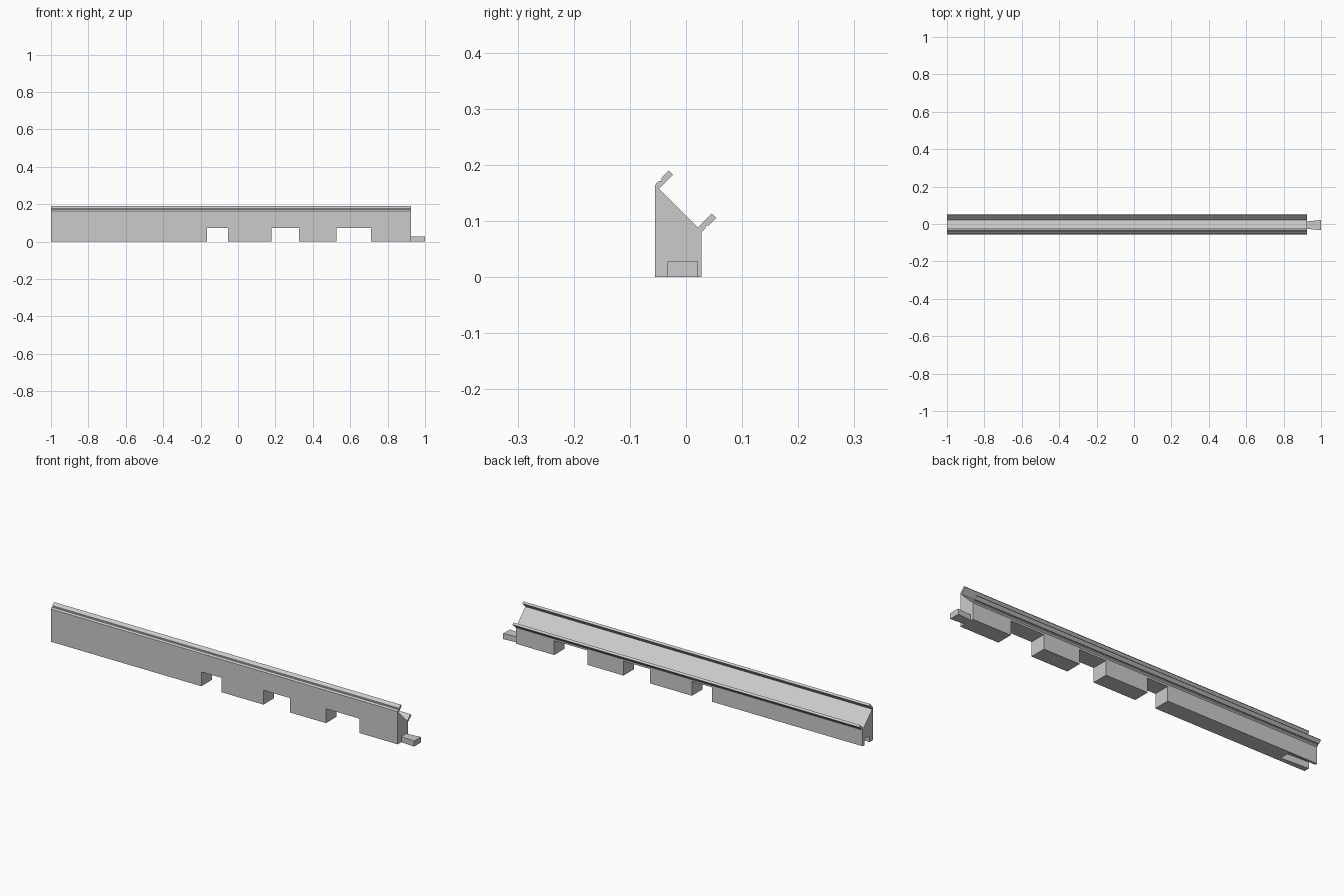
import bpy
import bmesh
from mathutils import Vector

cube = bpy.data.objects.get("Cube")
if cube:
    bpy.data.objects.remove(cube, do_unlink=True)

grey = bpy.data.materials.new("plain grey")
grey.use_nodes = True
colour = (0.6, 0.6, 0.6, 1)
grey.diffuse_color = colour
grey.node_tree.nodes["Principled BSDF"].inputs["Base Color"].default_value = colour


def prism(name, outline, direction):
    """Extrude a flat outline of 3D points along a direction."""
    bm = bmesh.new()
    face = bm.faces.new([bm.verts.new(p) for p in outline])
    result = bmesh.ops.extrude_face_region(bm, geom=[face])
    moved = [v for v in result["geom"] if isinstance(v, bmesh.types.BMVert)]
    bmesh.ops.translate(bm, verts=moved, vec=Vector(direction))
    bmesh.ops.recalc_face_normals(bm, faces=bm.faces)
    mesh = bpy.data.meshes.new(name)
    bm.to_mesh(mesh)
    bm.free()
    mesh.materials.append(grey)
    obj = bpy.data.objects.new(name, mesh)
    bpy.context.collection.objects.link(obj)
    return obj


def cut(target, cutter):
    """Subtract a hidden cutter from the target."""
    cutter.hide_render = True
    cutter.display_type = 'WIRE'
    cutter.hide_set(True)
    mod = target.modifiers.new(cutter.name, 'BOOLEAN')
    mod.operation = 'DIFFERENCE'
    mod.solver = 'EXACT'
    mod.object = cutter


LEFT, RIGHT = -1.0, 0.925
FRONT, BACK = -0.055, 0.028
MIRROR = 0.136  # offset of the 45 degree mirror line of the two clips

# Rail: sloped channel with a stepped lip along each edge
lip = [(FRONT, 0.164), (-0.049, 0.171), (-0.044, 0.171), (-0.044, 0.177),
       (-0.031, 0.190), (-0.023, 0.182), (-0.048, 0.157)]
lower_lip = [(z - MIRROR, y + MIRROR) for y, z in reversed(lip)]
profile = [(BACK, 0), (FRONT, 0)] + lip + lower_lip
rail = prism("channel_rail", [(LEFT, y, z) for y, z in profile], (RIGHT - LEFT, 0, 0))

# Notches through the underside
for i, (x0, x1) in enumerate([(-0.165, -0.053), (0.18, 0.327), (0.527, 0.712)]):
    outline = [(x0, -0.1, -0.05), (x1, -0.1, -0.05), (x1, -0.1, 0.072), (x0, -0.1, 0.072)]
    cut(rail, prism(f"notch_cutter_{i + 1}", outline, (0, 0.2, 0)))


def dovetail(name, x0, x1, narrow, wide, z0, height):
    """Flared joint, narrow at x0 and wide at x1."""
    mid = -0.006
    outline = [(x0, mid - narrow, z0), (x1, mid - wide, z0),
               (x1, mid + wide, z0), (x0, mid + narrow, z0)]
    return prism(name, outline, (0, 0, height))


# Joining tongue at one end and matching socket at the other
dovetail("dovetail_tongue", RIGHT, 1.0, 0.02, 0.027, 0, 0.028)
cut(rail, dovetail("socket_cutter", LEFT - 0.01, LEFT + 0.15, 0.02, 0.029, -0.02, 0.052))
